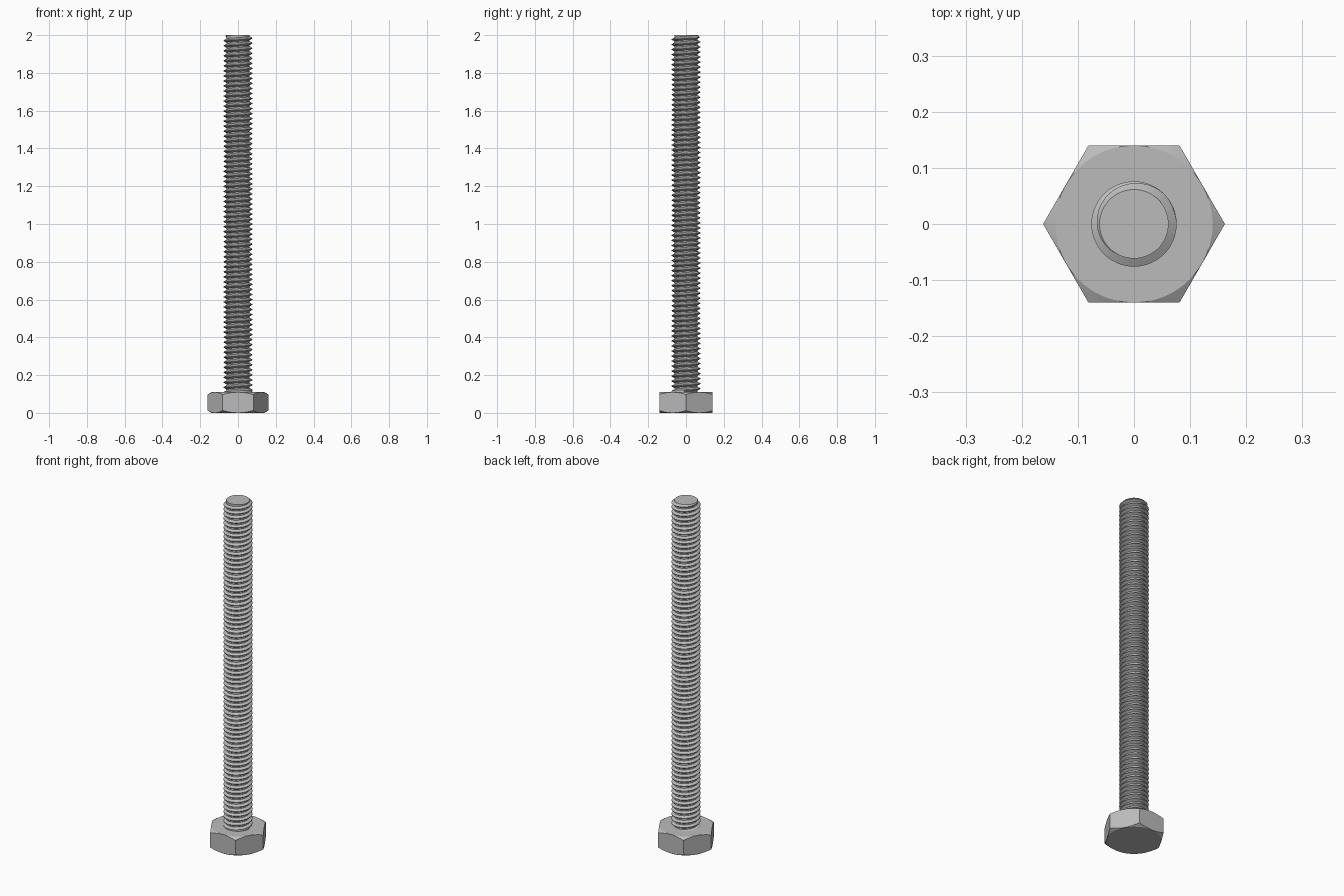
import bpy, bmesh
from math import sin, cos, tan, pi, radians

cube = bpy.data.objects.get("Cube")
if cube:
    bpy.data.objects.remove(cube, do_unlink=True)

HEIGHT, HEAD_H, FLAT = 2.0, 0.11, 0.1403
CREST, ROOT, PITCH = 0.076, 0.0615, 0.0266

steel = bpy.data.materials.new("grey_steel")
steel.use_nodes = True
color = (0.5, 0.5, 0.5, 1)
steel.diffuse_color = color
steel.node_tree.nodes["Principled BSDF"].inputs["Base Color"].default_value = color


def finish(bm, name):
    bmesh.ops.remove_doubles(bm, verts=bm.verts, dist=0.00005)
    bmesh.ops.recalc_face_normals(bm, faces=bm.faces)
    mesh = bpy.data.meshes.new(name)
    bm.to_mesh(mesh)
    bm.free()
    mesh.materials.append(steel)
    obj = bpy.data.objects.new(name, mesh)
    bpy.context.collection.objects.link(obj)
    bpy.ops.object.select_all(action="DESELECT")
    obj.select_set(True)
    bpy.context.view_layer.objects.active = obj
    bpy.ops.object.shade_smooth_by_angle(angle=radians(20))
    return obj


def hex_head(sides=96):
    """Hexagonal prism whose corners are trimmed by a cone above and below."""
    bm = bmesh.new()
    rings = [[], [], [], []]
    for i in range(sides):
        a = 2 * pi * i / sides
        r = FLAT / cos(a % (pi / 3) - pi / 6)
        drop = (r - FLAT) * tan(radians(30)) + 0.0005
        inner = FLAT * 0.998
        for ring, (rad, z) in zip(rings, ((inner, 0), (r, drop),
                                          (r, HEAD_H - drop), (inner, HEAD_H))):
            ring.append(bm.verts.new((rad * cos(a), rad * sin(a), z)))
    for low, high in zip(rings, rings[1:]):
        for i in range(sides):
            k = (i + 1) % sides
            bm.faces.new((low[i], low[k], high[k], high[i]))
    bm.faces.new(rings[0][::-1])
    bm.faces.new(rings[3])
    return finish(bm, "hex_head")


def threaded_shaft(sides=48):
    """Right-hand helical thread with a plain run-out and a chamfered tip."""
    bm = bmesh.new()
    profile = ((0, ROOT), (0.25, ROOT), (0.5625, CREST), (0.6875, CREST))
    n = len(profile)
    bottom = HEAD_H - 0.005
    start = bottom - PITCH
    turns = int((HEIGHT - start) / PITCH) + 3
    columns = []
    for i in range(sides):
        a = 2 * pi * i / sides
        column = []
        for t in range(turns):
            for frac, r in profile:
                z = start + PITCH * (t + frac + i / sides)
                if t < 1:
                    r = CREST
                if z <= bottom:
                    z, r = bottom, CREST
                r = min(r, ROOT + max(0, HEIGHT - z))
                if z >= HEIGHT:
                    z, r = HEIGHT, ROOT
                column.append(bm.verts.new((r * cos(a), r * sin(a), z)))
        columns.append(column)
    # The last column joins the first one a full turn higher
    for i in range(sides):
        nxt = columns[(i + 1) % sides]
        shift = n if i == sides - 1 else 0
        for j in range(len(nxt) - 1 - shift):
            bm.faces.new((columns[i][j], nxt[j + shift],
                          nxt[j + 1 + shift], columns[i][j + 1]))
    tip = [column[-1] for column in columns]
    bm.faces.new(tip)
    return finish(bm, "threaded_shaft")


hex_head()
threaded_shaft()
